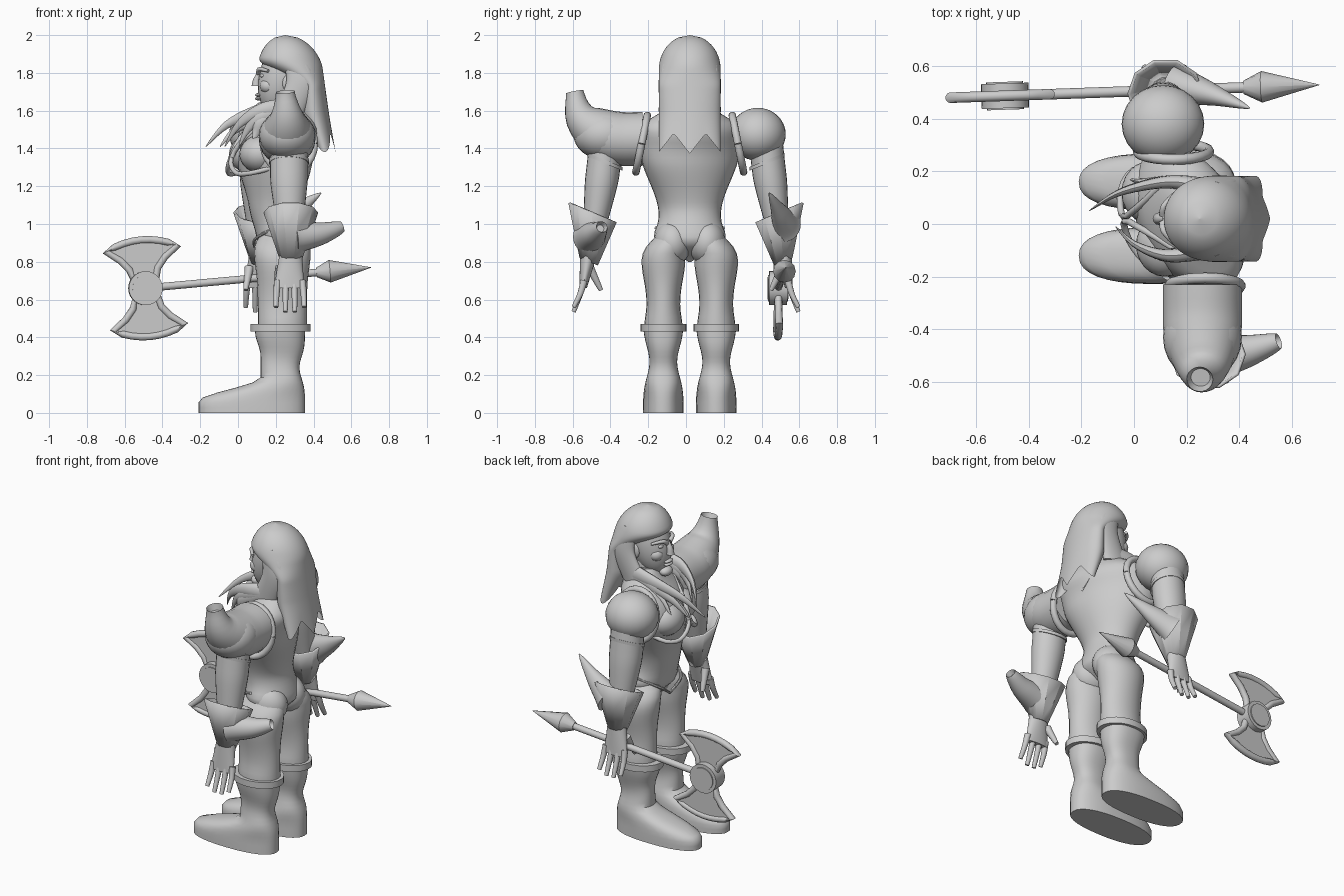
import bpy, bmesh, math
from mathutils import Vector, Matrix

if "Cube" in bpy.data.objects:
    bpy.data.objects.remove(bpy.data.objects["Cube"])

grey = bpy.data.materials.new("plain grey")
grey.use_nodes = True
grey.diffuse_color = (.6, .6, .6, 1)
grey.node_tree.nodes["Principled BSDF"].inputs["Base Color"].default_value = grey.diffuse_color

X, Y, Z = Vector((1, 0, 0)), Vector((0, 1, 0)), Vector((0, 0, 1))
MID = .02  # body centre line in y
SIDES = (("left", -1), ("right", 1))


def mix(start, end, t):
    return start + (end - start) * t


def ease(value, low, high):
    t = min(max((value - low) / (high - low), 0), 1)
    return t * t * (3 - 2 * t)


def bump(value, centre, width):
    return math.exp(-((value - centre) / width) ** 2)


def follow(points, t):
    """Smooth position along a path of points."""
    last = len(points) - 1
    i = min(int(t * last), last - 1)
    f = t * last - i
    before, here = points[max(i - 1, 0)], points[i]
    there, after = points[i + 1], points[min(i + 2, last)]
    slope_here, slope_there = (there - before) / 2, (after - here) / 2
    return (mix(here, there, ease(f, 0, 1)) + slope_here * f * (1 - f) ** 2
            - slope_there * f * f * (1 - f))


def finish(name, bm, angle=40):
    bmesh.ops.recalc_face_normals(bm, faces=bm.faces)
    mesh = bpy.data.meshes.new(name)
    bm.to_mesh(mesh)
    bm.free()
    mesh.materials.append(grey)
    part = bpy.data.objects.new(name, mesh)
    bpy.context.collection.objects.link(part)
    bpy.ops.object.select_all(action='DESELECT')
    part.select_set(True)
    bpy.context.view_layer.objects.active = part
    bpy.ops.object.shade_smooth_by_angle(angle=math.radians(angle))
    return part


def rounded(value, power):
    return math.copysign(abs(value) ** power, value)


def loft(name, rule, axis=None, ref=X, sides=24, rings=16, cup=0, cap=True, angle=40, warp=None, power=1):
    """Skin ellipses; rule(t) gives centre, radius along ref, other radius."""
    bm = bmesh.new()
    sections = [rule(k / rings) for k in range(rings + 1)]
    loops = []
    for i, (centre, along_ref, across) in enumerate(sections):
        normal = axis or sections[min(i + 1, rings)][0] - sections[max(i - 1, 0)][0]
        normal = normal.normalized()
        u = (ref - normal * normal.dot(ref)).normalized()
        w = normal.cross(u)
        loop = []
        for k in range(sides):
            turn = math.tau * k / sides
            spot = (centre + u * along_ref * rounded(math.cos(turn), power)
                    + w * across * rounded(math.sin(turn), power))
            loop.append(bm.verts.new(warp(spot) if warp else spot))
        loops.append(loop)
    for low, high in zip(loops, loops[1:]):
        for k in range(sides):
            j = (k + 1) % sides
            bm.faces.new((low[k], low[j], high[j], high[k]))
    if cap:
        bm.faces.new(loops[0])
        tip = bm.faces.new(loops[-1])
        if cup:  # hollow mouth at the tip
            bmesh.ops.recalc_face_normals(bm, faces=bm.faces)
            bmesh.ops.inset_individual(bm, faces=[tip], thickness=cup / 3)
            bmesh.ops.translate(bm, verts=tip.verts, vec=tip.normal * -cup)
    return finish(name, bm, angle)


def tube(name, points, start, end, flat=1, **options):
    """Tapering tube along a smooth path."""
    path = [Vector(p) for p in points]

    def rule(t):
        radius = mix(start, end, t)
        return follow(path, t), radius, radius * flat
    return loft(name, rule, **options)


def ball(name, centre, radii):
    bm = bmesh.new()
    place = Matrix.LocRotScale(Vector(centre), None, Vector(radii))
    bmesh.ops.create_uvsphere(bm, u_segments=24, v_segments=16, radius=1, matrix=place)
    finish(name, bm)


# Legs, boots and boot cuffs
def build_leg(side, s):
    y = MID + s * .14

    def boot(t):
        z = mix(0, .43, t)
        front = mix(-.21, .12, ease(z, .06, .19)) - .03 * ease(z, .3, .43)
        back = .355 - .03 * bump(z, .24, .08)
        width = .108 - .035 * bump(z, .27, .11)
        return Vector(((front + back) / 2, y, z)), (back - front) / 2, width

    def leg(t):
        z = mix(.44, .98, t)
        depth = .13 + .02 * bump(z, .85, .12)
        width = .087 + .028 * bump(z, .8, .13) + .014 * bump(z, .46, .07)
        hip = 1 - .3 * ease(z, .88, .98)
        return Vector((.235, y - s * .05 * ease(z, .82, .98), z)), depth * hip, width * hip

    loft(side + "_boot", boot, axis=Z, power=.85, sides=32)
    loft(side + "_leg", leg, axis=Z)
    tube(side + "_boot_cuff", ((.225, y, .43), (.225, y, .47)), .16, .16, flat=.76, rings=1)
    ball(side + "_buttock", (.25, y - s * .05, .9), (.13, .1, .12))
    edge = [(.2, MID + s * .18, .98), (.09, MID + s * .1, .92), (.1, MID, .85)]
    tube(side + "_brief_edge", edge, .008, .008, ref=Z, sides=8)


# Torso, turned so that the right shoulder comes forward
def twist(spot):
    return spot - X * .28 * ease(spot.z, 1, 1.4) * (spot.y - MID)


def torso(t):
    z = mix(.8, 1.64, t)
    hull = ease(z, .78, .92)
    width = .165 + .1 * ease(z, 1.05, 1.4) + .025 * bump(z, .94, .05) - .17 * ease(z, 1.5, 1.65)
    depth = .135 + .055 * ease(z, 1.05, 1.35) - .1 * ease(z, 1.45, 1.65)
    x = .235 - .04 * ease(z, .9, 1.1) + .06 * ease(z, 1.35, 1.6)
    return Vector((x, MID, z)), depth * hull, width * hull


def build_chest(side, s):
    def on_chest(x, y, z):
        return twist(Vector((x, MID + s * y, z)))

    ball(side + "_pectoral", on_chest(.09, .1, 1.37), (.11, .12, .1))
    trim = [on_chest(.14, .21, 1.3), on_chest(.03, .18, 1.27), on_chest(-.03, .1, 1.27),
            on_chest(-.04, .01, 1.34), on_chest(.02, .04, 1.45), on_chest(.13, .12, 1.54)]
    tube(side + "_chest_trim", trim, .013, .013, ref=Z, sides=10)

    def collar(t):
        c, h = math.cos(math.tau * t), math.sin(math.tau * t)
        centre = Vector((.21 - s * .06 + .135 * c, MID + s * (.255 - .03 * h), 1.425 + .15 * h))
        return centre, .02, .02
    loft(side + "_shoulder_collar", collar, ref=Y, sides=10, rings=24)


# Horned guard on the left shoulder, round guard on the right
def horned_guard(t):
    path = [Vector(p) for p in ((.26, -.23, 1.45), (.26, -.4, 1.46), (.26, -.55, 1.56), (.25, -.59, 1.7))]
    radius = mix(.15, .05, ease(t, .3, 1))
    return follow(path, t), radius, radius * .95


# Arms, gauntlets and hands
def build_arm(side, s):
    shoulder = .19 - s * .08

    def at(x, y, z):
        return Vector((shoulder + x, s * y, z))

    def arm(t):
        radius = mix(.1, .05, ease(t, .4, 1))
        return follow([at(0, .42, 1.46), at(0, .45, 1.2), at(.01, .51, .82)], t), radius, radius * .9

    def palm(t):
        return mix(at(.01, .515, .84), at(0, .545, .66), t), mix(.06, .08, t), mix(.045, .02, t)

    loft(side + "_arm", arm, axis=Z)
    loft(side + "_palm", palm, axis=Z)
    slope = Z - Y * s * .4
    tube(side + "_arm_band", (at(0, .43, 1.32), at(0, .43, 1.34)), .105, .105, flat=.95, axis=slope, rings=1)
    gauntlet = tube(side + "_gauntlet", (at(.01, .515, .8), at(.01, .495, 1.06)), .055, .145,
                    axis=slope, sides=10, rings=2, cap=False, angle=30)
    gauntlet.modifiers.new("thickness", 'SOLIDIFY').thickness = .012
    for k in range(4):
        x = mix(-.06, .07, k / 3)
        tip = .535 if k in (1, 2) else .56
        tube(f"{side}_finger_{k + 1}", (at(x, .54, .7), at(x * 1.1, .56, .63), at(x * 1.15, .595, tip)),
             .02, .012, sides=10, rings=6)
    tube(side + "_thumb", (at(-.05, .51, .77), at(-.07, .45, .65)), .025, .012, sides=10, rings=4)


# Head and face, looking along -x
def head(t):
    radius = .13 * math.sqrt(1 - ((t - .7) / .72) ** 2)
    return Vector((mix(.2, .26, t), MID, mix(1.59, 1.88, t))), radius, radius * .88


def build_face(side, s):
    brow = [(.11, MID + s * .015, 1.8), (.115, MID + s * .05, 1.82), (.16, MID + s * .1, 1.81)]
    tube(side + "_brow", brow, .015, .008, ref=Z, sides=10)
    ball(side + "_eye", (.132, MID + s * .045, 1.785), (.015, .02, .012))
    ball(side + "_cheek", (.16, MID + s * .05, 1.73), (.045, .045, .04))
    ball(side + "_ear", (.265, MID + s * .11, 1.745), (.03, .015, .045))


# Hair: domed cap, long back with a zigzag hem, side falls and chest locks
def hair(t):
    z = mix(1.48, 2, t)
    dome = math.sqrt(max(1 - max((z - 1.82) / .18, 0) ** 2, 0)) + .001
    front = mix(.32, .105, ease(z, 1.72, 1.88)) + .07 * (1 - ease(z, 1.45, 1.6))
    back = .5 - .14 * (z - 1.45)
    return Vector((mix(.25, (front + back) / 2, dome), MID, z)), dome * (back - front) / 2, dome * .163


def zigzag(spot):
    droop = (1 - ease(spot.z, 1.45, 1.6)) * abs((spot.y - MID) / .085 % 2 - 1)
    return spot + (X * .2 - Z) * .12 * droop


def build_locks(side, s):
    def at(x, y, z):
        return Vector((x, MID + s * y, z))

    fall = (at(.28, .12, 1.9), at(.33, .135, 1.75), at(.25, .12, 1.56))
    tube(side + "_side_hair", fall, .06, .09, flat=.4, axis=Z)
    for k in range(3):
        end = mix(-.17, -.02, k / 2) + (.1 if s < 0 else 0)
        lock = (at(.27, .12, 1.61), at(.13, .14, 1.6 - .03 * k),
                at(end * .6 + .05, .1 + .02 * k, 1.53 - .025 * k), at(end, .03 + .06 * k, 1.41))
        tube(f"{side}_front_lock_{k + 1}", lock, .06, .002, flat=.6, ref=Z, sides=12)


for side, s in SIDES:
    for build in (build_leg, build_chest, build_arm, build_face, build_locks):
        build(side, s)

loft("torso", torso, axis=Z, sides=32, rings=32, warp=twist)
tube("neck", ((.26, MID, 1.55), (.24, MID, 1.72)), .1, .08, axis=Z)
loft("left_horned_shoulder", horned_guard, cup=.04)
ball("left_shoulder", (.26, -.43, 1.47), (.15, .165, .13))
ball("right_round_shoulder", (.11, .38, 1.475), (.157, .148, .14))
tube("left_forearm_horn", ((.3, -.51, .93), (.44, -.48, .95), (.55, -.445, .985)), .09, .03, ref=Y, cup=.03)
tube("right_forearm_spike", ((.16, .53, .99), (.3, .49, 1.07), (.44, .44, 1.165)), .08, .002, flat=1.2, ref=Y)

loft("head", head, axis=Z)
tube("nose", ((.12, MID, 1.81), (.1, MID, 1.77), (.095, MID, 1.73)), .012, .024, axis=Z, sides=12)
for z in (1.664, 1.683):
    ball("lip", (.108, MID, z), (.018, .036, .01))
ball("chin", (.125, MID, 1.615), (.035, .045, .03))
loft("hair", hair, axis=Z, sides=64, rings=40, cap=False, warp=zigzag)

# Double-bladed axe with a pointed butt, held in the right hand
hub = Vector((-.49, .487, .66))
along = Vector((1, .035, .092)).normalized()
face = along.cross(Z).normalized()
up = face.cross(along)
tube("axe_shaft", (hub, hub + along * .94), .02, .02, sides=16, ref=Z, rings=1)
tube("axe_spike_neck", (hub + along * .91, hub + along * .98), .025, .06, sides=12, ref=Z, rings=1)
tube("axe_spike", (hub + along * .98, hub + along * 1.2), .06, .001, sides=12, ref=Z, rings=1)
tube("axe_hub", (hub - face * .047, hub + face * .047), .09, .09, sides=28, rings=1)
tube("axe_hub_plate", (hub - face * .053, hub + face * .053), .07, .07, sides=28, rings=1)

# Blade outline: flaring concave flanks and a bowed cutting edge
flank = [(.06 + .13 * u * u, .05 + .16 * u) for u in (0, 1 / 3, 2 / 3, 1)]
edge = [(.19 * c, .257 - .047 * c * c) for c in (k / 4 for k in range(3, -4, -1))]
outline = flank + edge + [(-a, b) for a, b in reversed(flank)]
for label, s in (("upper", 1), ("lower", -1)):
    points = [hub + along * a + up * (s * b) for a, b in outline]
    bm = bmesh.new()
    plate = bm.faces.new([bm.verts.new(p - face * .009) for p in points])
    grown = bmesh.ops.extrude_face_region(bm, geom=[plate])["geom"]
    bmesh.ops.translate(bm, verts=[v for v in grown if isinstance(v, bmesh.types.BMVert)], vec=face * .018)
    finish(label + "_axe_blade", bm, 30)
    tube(label + "_axe_blade_rim", points + points[:1], .02, .02, ref=face, sides=10, rings=len(points))
